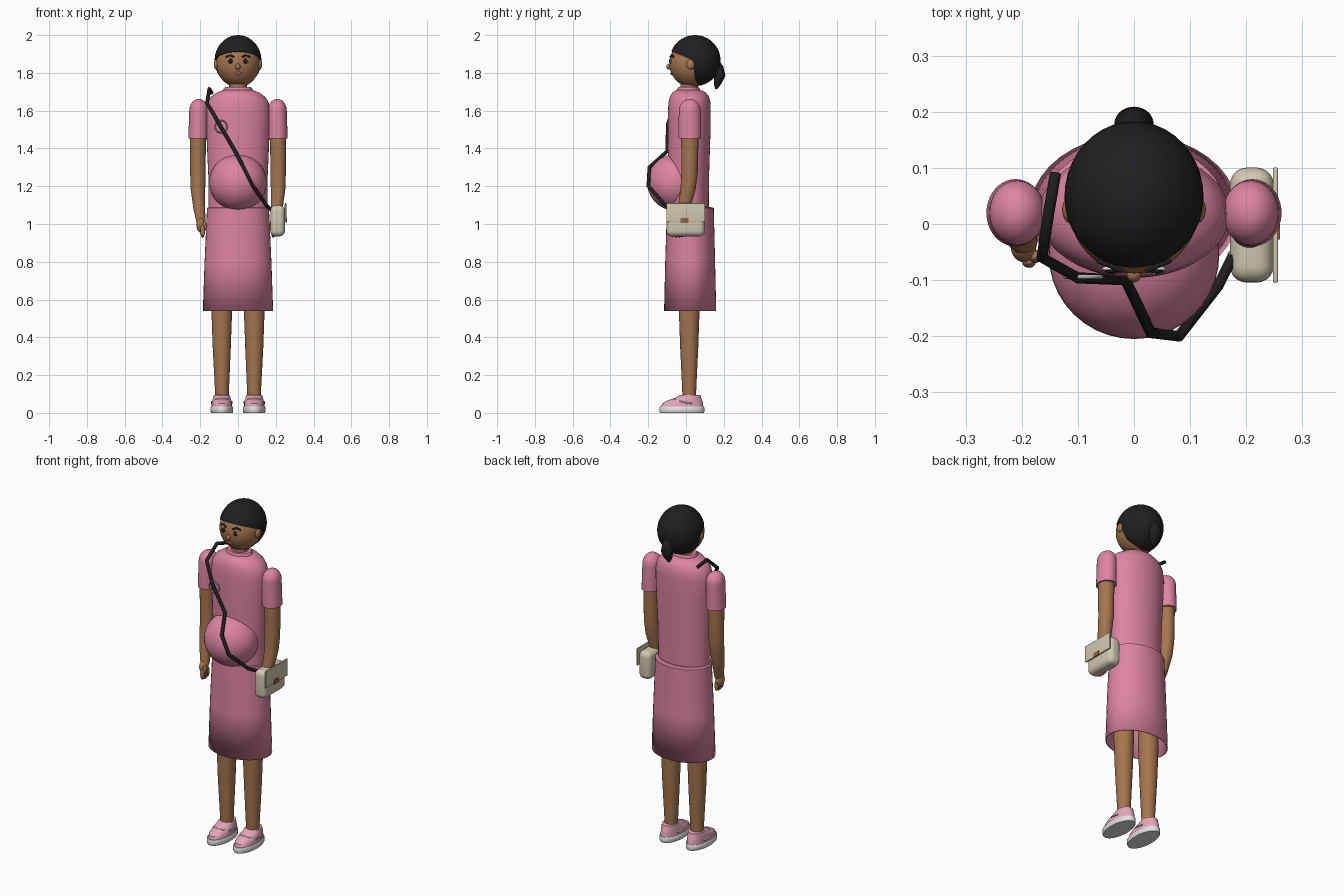
import bpy, bmesh, math
from mathutils import Vector

cube = bpy.data.objects.get("Cube")
if cube:
    bpy.data.objects.remove(cube)


def material(name, r, g, b):
    m = bpy.data.materials.new(name)
    m.use_nodes = True
    m.diffuse_color = (r, g, b, 1)
    m.node_tree.nodes["Principled BSDF"].inputs["Base Color"].default_value = (r, g, b, 1)
    return m


PINK = material("dress pink", 0.72, 0.23, 0.36)
SKIN = material("skin brown", 0.38, 0.18, 0.08)
BLACK = material("soft black", 0.014, 0.014, 0.015)
ROSE = material("shoe rose", 0.78, 0.38, 0.48)
WHITE = material("white", 0.75, 0.75, 0.75)
CREAM = material("bag cream", 0.64, 0.58, 0.44)
BROWN = material("clasp brown", 0.32, 0.12, 0.05)
LIPS = material("lip red", 0.38, 0.1, 0.1)
SILVER = material("silver", 0.45, 0.45, 0.47)


def finish(name, bm, mat, angle=40):
    bmesh.ops.recalc_face_normals(bm, faces=bm.faces)
    me = bpy.data.meshes.new(name)
    bm.to_mesh(me)
    bm.free()
    me.materials.append(mat)
    ob = bpy.data.objects.new(name, me)
    bpy.context.collection.objects.link(ob)
    bpy.ops.object.select_all(action='DESELECT')
    ob.select_set(True)
    bpy.context.view_layer.objects.active = ob
    bpy.ops.object.shade_smooth_by_angle(angle=math.radians(angle))
    return ob


def loft(name, rings, mat, x=0.0, cap=True, sides=40):
    """Stack of ellipses: (x offset, y centre, z, x radius, y radius)."""
    bm = bmesh.new()
    loops = []
    for ox, cy, z, rx, ry in rings:
        turn = [2 * math.pi * i / sides for i in range(sides)]
        loops.append([bm.verts.new((x + ox + rx * math.cos(a), cy + ry * math.sin(a), z)) for a in turn])
    for a, b in zip(loops, loops[1:]):
        for i in range(sides):
            j = (i + 1) % sides
            bm.faces.new((a[i], a[j], b[j], b[i]))
    if cap:
        bm.faces.new(loops[0])
        bm.faces.new(loops[-1])
    return finish(name, bm, mat)


def ball(name, centre, radii, mat, cut=None):
    """Ellipsoid, optionally cut by a plane (point, normal of removed side)."""
    bm = bmesh.new()
    bmesh.ops.create_uvsphere(bm, u_segments=40, v_segments=24, radius=1)
    for v in bm.verts:
        v.co = Vector(centre) + Vector([c * r for c, r in zip(v.co, radii)])
    if cut:
        bmesh.ops.bisect_plane(bm, geom=bm.verts[:] + bm.edges[:] + bm.faces[:],
                               plane_co=cut[0], plane_no=cut[1], clear_outer=True)
        bmesh.ops.holes_fill(bm, edges=[e for e in bm.edges if e.is_boundary])
    return finish(name, bm, mat)


def box(name, centre, size, mat, bevel=0.0):
    bm = bmesh.new()
    bmesh.ops.create_cube(bm, size=1)
    for v in bm.verts:
        v.co = Vector(centre) + Vector([c * s for c, s in zip(v.co, size)])
    if bevel:
        bmesh.ops.bevel(bm, geom=bm.edges[:], offset=bevel, segments=5, profile=0.5, affect='EDGES')
    return finish(name, bm, mat)


def tube(name, points, radius, mat):
    cu = bpy.data.curves.new(name, 'CURVE')
    cu.dimensions = '3D'
    cu.bevel_depth = radius
    cu.bevel_resolution = 3
    cu.use_fill_caps = True
    sp = cu.splines.new('POLY')
    sp.points.add(len(points) - 1)
    for p, co in zip(sp.points, points):
        p.co = (*co, 1)
        p.radius = 1
    cu.materials.append(mat)
    ob = bpy.data.objects.new(name, cu)
    bpy.context.collection.objects.link(ob)
    return ob


def face_point(x, z, lift=0.0):
    depth = math.sqrt(1 - (x / 0.116) ** 2 - ((z - 1.85) / 0.125) ** 2)
    return (x, 0.03 - 0.118 * depth - lift, z)


# Dress: bodice, open skirt, rounded belly and collar
loft("bodice", [(0, 0.015, 1.05, 0.155, 0.105), (0, 0.014, 1.25, 0.157, 0.108),
                (0, 0.017, 1.5, 0.168, 0.113), (0, 0.018, 1.6, 0.17, 0.113),
                (0, 0.018, 1.645, 0.162, 0.111), (0, 0.018, 1.675, 0.142, 0.103),
                (0, 0.016, 1.697, 0.11, 0.088), (0, 0.013, 1.71, 0.076, 0.062)], PINK)
skirt = loft("skirt", [(0, 0.022, 0.54, 0.186, 0.138), (0, 0.022, 0.8, 0.177, 0.132),
                       (0, 0.023, 1.085, 0.164, 0.124), (0, 0.02, 1.092, 0.15, 0.1)], PINK, cap=False)
shell = skirt.modifiers.new("cloth", 'SOLIDIFY')
shell.thickness = 0.006
ball("belly", (0, -0.055, 1.22), (0.152, 0.15, 0.15), PINK)
loft("collar", [(0, 0.013, 1.69, 0.077, 0.06), (0, 0.013, 1.715, 0.077, 0.06),
                (0, 0.013, 1.724, 0.07, 0.054)], PINK)

# Head and neck
loft("neck", [(0, 0.015, 1.68, 0.048, 0.046), (0, 0.02, 1.78, 0.048, 0.046)], SKIN)
ball("head", (0, 0.03, 1.85), (0.116, 0.118, 0.125), SKIN)
ball("nose", (0, -0.09, 1.833), (0.013, 0.014, 0.016), SKIN)
ball("mouth", face_point(0, 1.797), (0.019, 0.006, 0.008), LIPS)

# Hair: cap above a sloping hairline, back half, tied tail
HAIR_C, HAIR_R = (0, 0.048, 1.865), (0.124, 0.135, 0.135)
ball("hair_cap", HAIR_C, HAIR_R, BLACK, ((0, -0.08, 1.914), (0, -0.4, -1)))
ball("hair_back", HAIR_C, HAIR_R, BLACK, ((0, 0.035, 1.865), (0, -1, -0.12)))
loft("ponytail", [(0, 0.155, 1.875, 0.012, 0.012), (0, 0.175, 1.835, 0.025, 0.022),
                  (0, 0.178, 1.785, 0.035, 0.031), (0, 0.168, 1.745, 0.025, 0.021),
                  (0, 0.16, 1.715, 0.007, 0.006)], BLACK)

# Paired parts
for s, side in ((1, "left"), (-1, "right")):
    ball(side + "_ear", (s * 0.114, 0.025, 1.845), (0.014, 0.023, 0.027), SKIN)
    ball(side + "_eye_white", face_point(s * 0.041, 1.863), (0.016, 0.005, 0.013), WHITE)
    ball(side + "_pupil", face_point(s * 0.04, 1.863, 0.003), (0.012, 0.006, 0.013), BLACK)
    ball(side + "_eye_glint", face_point(s * 0.04 - 0.004, 1.868, 0.008), (0.003, 0.002, 0.003), WHITE)
    tube(side + "_brow", [face_point(s * a, z, 0.002) for a, z in
                          ((0.022, 1.885), (0.042, 1.894), (0.064, 1.884))], 0.005, BLACK)

    # Sleeve, arm and curled hand
    dome = [(0, 0.02, 1.6 + 0.062 * math.sin(t), 0.05 * math.cos(t), 0.058 * math.cos(t))
            for t in (i * math.pi / 16 for i in range(8))]
    loft(side + "_sleeve", [(s * 0.003, 0.02, 1.452, 0.052, 0.06)] + dome, PINK, s * 0.208)
    loft(side + "_arm", [(s * x, y, z, rx, ry) for x, y, z, rx, ry in (
        (0.196, -0.03, 1.01, 0.024, 0.025), (0.205, -0.012, 1.08, 0.031, 0.033),
        (0.212, 0.01, 1.18, 0.038, 0.04), (0.212, 0.019, 1.26, 0.041, 0.043),
        (0.213, 0.02, 1.36, 0.042, 0.044), (0.211, 0.02, 1.48, 0.044, 0.047))], SKIN)
    ball(side + "_palm", (s * 0.197, -0.038, 0.995), (0.023, 0.03, 0.04), SKIN)
    for k in range(4):
        y = -0.068 + k * 0.016
        ball(f"{side}_finger_{k + 1}", (s * 0.187, y, 0.957 + abs(k - 1.5) * 0.004),
             (0.012, 0.01, 0.032), SKIN)
    ball(side + "_thumb", (s * 0.176, -0.058, 0.99), (0.01, 0.012, 0.027), SKIN)

    # Leg
    loft(side + "_leg", [(s * x, 0.017, z, r, r) for x, z, r in (
        (0.085, 0.06, 0.035), (0.085, 0.14, 0.038), (0.086, 0.35, 0.048),
        (0.086, 0.55, 0.055), (0.086, 0.75, 0.058))], SKIN)

    # Shoe: sole, upper and crossing straps
    loft(side + "_sole", [(0, -0.022, 0, 0.056, 0.116), (0, -0.022, 0.006, 0.06, 0.119),
                          (0, -0.022, 0.028, 0.06, 0.119), (0, -0.022, 0.033, 0.056, 0.116)],
         WHITE, s * 0.086)
    loft(side + "_shoe", [(0, -0.02, 0.03, 0.054, 0.112), (0, -0.018, 0.05, 0.053, 0.108),
                          (0, -0.006, 0.066, 0.05, 0.092), (0, 0.012, 0.08, 0.046, 0.068),
                          (0, 0.022, 0.094, 0.042, 0.055), (0, 0.022, 0.096, 0.036, 0.04)],
         ROSE, s * 0.086)
    for d in (1, -1):
        tube(f"{side}_shoe_strap_{'inner' if d < 0 else 'outer'}",
             [(s * 0.086 + d * x, y, z) for x, y, z in
              ((0.054, 0.03, 0.05), (0.053, -0.02, 0.059), (0.03, -0.063, 0.073),
               (0.0, -0.068, 0.074))], 0.004, WHITE)

# Shoulder bag on the left
box("bag_body", (0.21, -0.002, 1.017), (0.078, 0.205, 0.165), CREAM, 0.03)
box("bag_flap", (0.252, -0.002, 1.06), (0.009, 0.205, 0.1), CREAM, 0.003)
box("bag_clasp", (0.257, -0.008, 1.02), (0.006, 0.04, 0.026), BROWN)
tube("bag_strap", [(-0.14, 0.09, 1.695), (-0.152, 0.02, 1.715), (-0.164, -0.06, 1.64),
                   (-0.1, -0.096, 1.53), (-0.015, -0.1, 1.385), (0.03, -0.194, 1.3),
                   (0.08, -0.2, 1.2), (0.15, -0.11, 1.1), (0.175, -0.06, 1.075)], 0.01, BLACK)

# Chest badge ring
ring = [(-0.09 + 0.032 * math.cos(a), -0.094, 1.515 + 0.032 * math.sin(a))
        for a in (2 * math.pi * i / 32 for i in range(32))]
badge = tube("chest_ring", ring, 0.004, SILVER)
badge.data.splines[0].use_cyclic_u = True
